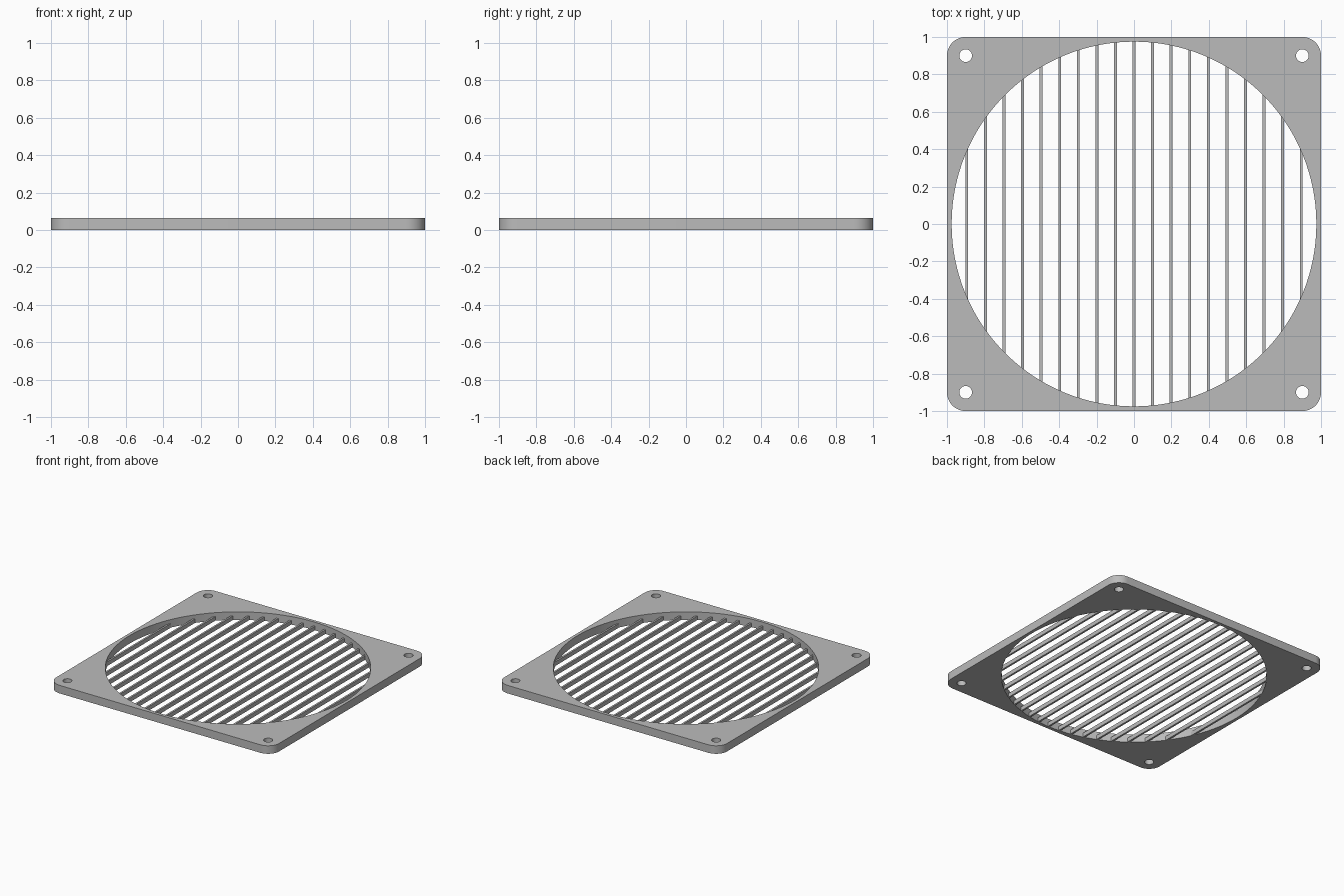
import bpy
import bmesh
from math import cos, sin, pi, sqrt, radians

cube = bpy.data.objects.get("Cube")
if cube:
    bpy.data.objects.remove(cube)

THICK = 0.065        # frame thickness
OPENING = 0.975      # radius of the round opening
CORNER = 0.1         # frame corner radius
HOLE_POS, HOLE_R = 0.9, 0.034
SLAT_STEP, SLAT_W, SLAT_H = 0.0993, 0.015, 0.033

grey = bpy.data.materials.new("grey_plastic")
grey.use_nodes = True
colour = (0.5, 0.5, 0.5, 1)
grey.diffuse_color = colour
grey.node_tree.nodes["Principled BSDF"].inputs["Base Color"].default_value = colour


def arc(cx, cy, r, start, sweep, n):
    return [(cx + r * cos(start + sweep * i / n), cy + r * sin(start + sweep * i / n))
            for i in range(n)]


def add_loop(curve, points):
    spline = curve.splines.new("POLY")
    spline.points.add(len(points) - 1)
    for p, (x, y) in zip(spline.points, points):
        p.co = (x, y, 0, 1)
    spline.use_cyclic_u = True


# Frame: rounded square outline with a round opening and four screw holes
outline = bpy.data.curves.new("frame_outline", "CURVE")
outline.dimensions = "2D"
outline.fill_mode = "BOTH"
outline.extrude = THICK / 2
corners = [(1, 1), (-1, 1), (-1, -1), (1, -1)]
border = []
for i, (sx, sy) in enumerate(corners):
    c = 1 - CORNER
    border += arc(sx * c, sy * c, CORNER, i * pi / 2, pi / 2, 12)
    end = (i + 1) * pi / 2
    border.append((sx * c + CORNER * cos(end), sy * c + CORNER * sin(end)))
add_loop(outline, border)
add_loop(outline, arc(0, 0, OPENING, 0, 2 * pi, 128))
for sx, sy in corners:
    add_loop(outline, arc(sx * HOLE_POS, sy * HOLE_POS, HOLE_R, 0, 2 * pi, 32))

frame = bpy.data.objects.new("frame", outline)
frame.location.z = THICK / 2
bpy.context.collection.objects.link(frame)
bpy.ops.object.select_all(action="DESELECT")
frame.select_set(True)
bpy.context.view_layer.objects.active = frame
bpy.ops.object.convert(target="MESH")
frame = bpy.context.view_layer.objects.active
frame.name = "frame"
bm = bmesh.new()
bm.from_mesh(frame.data)
bmesh.ops.remove_doubles(bm, verts=bm.verts, dist=0.0001)
bmesh.ops.recalc_face_normals(bm, faces=bm.faces)
bm.to_mesh(frame.data)
bm.free()
frame.data.materials.clear()
frame.data.materials.append(grey)
bpy.ops.object.shade_smooth_by_angle(angle=radians(30))

# Slats: parallel bars across the opening, ends trimmed to the circle
bm = bmesh.new()
for k in range(-9, 10):
    for v in bmesh.ops.create_cube(bm, size=1)["verts"]:
        x = k * SLAT_STEP + v.co.x * SLAT_W
        y = sqrt(OPENING ** 2 - x ** 2)
        v.co = (x, y if v.co.y > 0 else -y, (v.co.z + 0.5) * SLAT_H)
mesh = bpy.data.meshes.new("slats")
bm.to_mesh(mesh)
bm.free()
mesh.materials.append(grey)
bpy.context.collection.objects.link(bpy.data.objects.new("slats", mesh))
